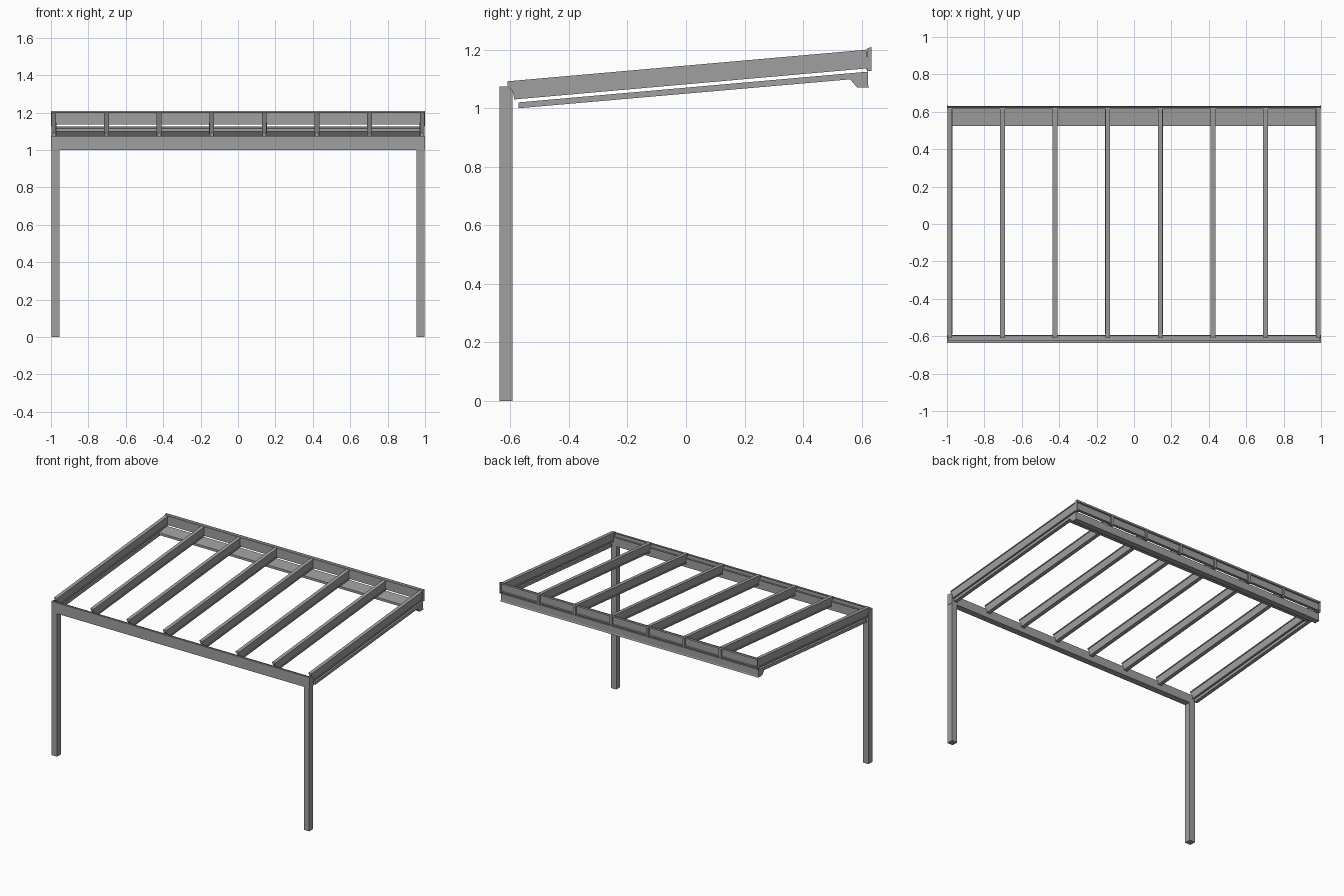
import bpy, bmesh

if "Cube" in bpy.data.objects:
    bpy.data.objects.remove(bpy.data.objects["Cube"], do_unlink=True)

GREY = (0.35, 0.35, 0.35, 1)
mat = bpy.data.materials.new("aluminium grey")
mat.use_nodes = True
mat.diffuse_color = GREY
mat.node_tree.nodes["Principled BSDF"].inputs["Base Color"].default_value = GREY


def prism(name, profile, x0, x1):
    """Extrude a (y, z) profile along x."""
    bm = bmesh.new()
    face = bm.faces.new([bm.verts.new((x0, y, z)) for y, z in profile])
    ext = bmesh.ops.extrude_face_region(bm, geom=[face])
    moved = [v for v in ext["geom"] if isinstance(v, bmesh.types.BMVert)]
    bmesh.ops.translate(bm, verts=moved, vec=(x1 - x0, 0, 0))
    bmesh.ops.recalc_face_normals(bm, faces=bm.faces)
    me = bpy.data.meshes.new(name)
    bm.to_mesh(me)
    bm.free()
    me.materials.append(mat)
    ob = bpy.data.objects.new(name, me)
    bpy.context.collection.objects.link(ob)
    return ob


def box(name, x0, x1, y0, y1, z0, z1):
    return prism(name, [(y0, z0), (y1, z0), (y1, z1), (y0, z1)], x0, x1)


def slope_z(y):
    """Top height of the roof at depth y."""
    return 1.092 + (y + 0.61) * 0.088


def sloped_bar(name, x, half, y0, y1, top, bottom):
    """Bar following the roof slope, between two depths below its top."""
    return prism(name, [(y0, slope_z(y0) - bottom), (y1, slope_z(y1) - bottom),
                        (y1, slope_z(y1) - top), (y0, slope_z(y0) - top)],
                 x - half, x + half)


# Front posts and gutter end caps
for side, s in (("left", 1), ("right", -1)):
    a, b = sorted((s * 0.955, s * 0.997))
    box(f"{side}_post", a, b, -0.637, -0.593, 0, 1.003)
    a, b = sorted((s * 0.992, s * 0.999))
    prism(f"{side}_gutter_cap", [(-0.637, 1.0), (-0.593, 1.0), (-0.593, 1.06),
                                 (-0.61, 1.075), (-0.637, 1.075)], a, b)

# Front gutter beam: open channel with a folded front lip
prism("front_gutter", [(-0.637, 1.0), (-0.593, 1.0), (-0.593, 1.06), (-0.598, 1.06),
                       (-0.598, 1.045), (-0.632, 1.045), (-0.632, 1.070),
                       (-0.624, 1.070), (-0.624, 1.075), (-0.637, 1.075)], -0.998, 0.998)

# Seven rafters: narrow web with a glazing cap and a bottom flange
SPACING = 0.2813
for i in range(7 + 1):
    x = (i - 3.5) * SPACING
    n = i + 1
    sloped_bar(f"rafter_{n}_cap", x, 0.0125, -0.61, 0.62, 0.0, 0.007)
    prism(f"rafter_{n}_web", [(-0.609, 1.076), (-0.593, 1.060), (-0.587, slope_z(-0.587) - 0.06),
                              (0.618, slope_z(0.618) - 0.06), (0.618, slope_z(0.618) - 0.006),
                              (-0.609, slope_z(-0.609) - 0.006)], x - 0.009, x + 0.009)
    sloped_bar(f"rafter_{n}_flange", x, 0.0135, -0.587, 0.62, 0.054, 0.064)
    # Rafter fixing shoe behind the wall rail
    if 0 < i < 7:
        box(f"rafter_{n}_shoe", x - 0.009, x + 0.009, 0.617, 0.631, 1.13, 1.195)

# Wall rail: channel open to the back
prism("wall_rail", [(0.614, 1.137), (0.632, 1.137), (0.632, 1.142), (0.619, 1.142),
                    (0.619, 1.196), (0.632, 1.196), (0.632, 1.208), (0.627, 1.208),
                    (0.622, 1.201), (0.614, 1.201)], -0.998, 0.998)

# Lower wall beam with a sloping shelf and a hooked foot
prism("lower_wall_beam", [(0.525, 1.100), (0.560, 1.100), (0.585, 1.070), (0.625, 1.070),
                          (0.622, 1.080), (0.622, 1.125), (0.525, 1.116)], -0.998, 0.998)

# Wall rail end caps and lower side rails
for side, s in (("left", 1), ("right", -1)):
    a, b = sorted((s * 0.994, s * 0.999))
    prism(f"{side}_rail_cap", [(0.618, 1.128), (0.634, 1.128), (0.634, 1.209),
                               (0.620, 1.205)], a, b)
    a, b = sorted((s * 0.974, s * 0.998))
    prism(f"{side}_lower_rail", [(-0.572, 1.0), (0.622, 1.104), (0.622, 1.125),
                                 (-0.572, 1.020)], a, b)
